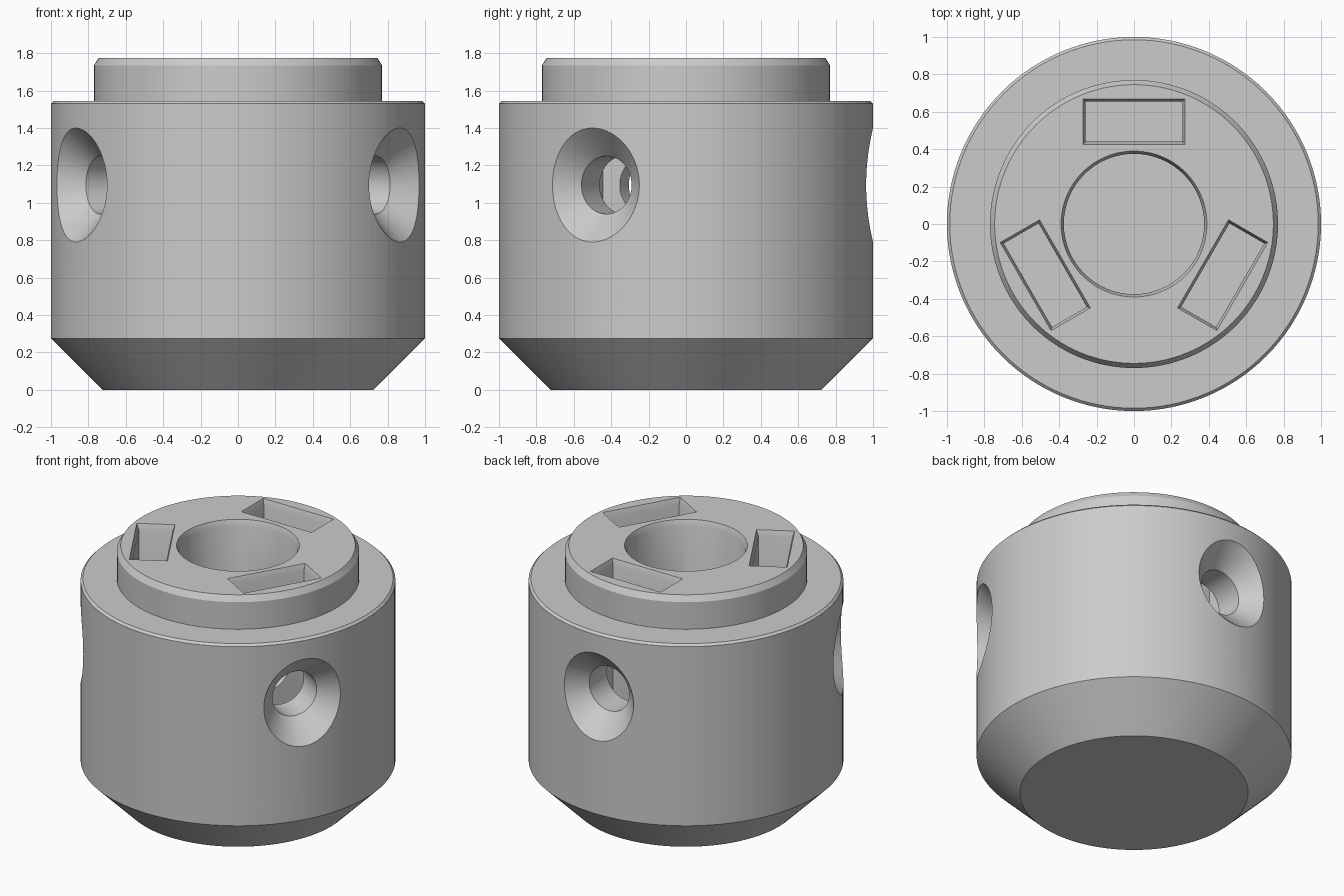
import bpy, bmesh
from math import sin, cos, pi, radians
from mathutils import Matrix, Vector

cube = bpy.data.objects.get("Cube")
if cube:
    bpy.data.objects.remove(cube, do_unlink=True)

grey = bpy.data.materials.new("plain grey")
grey.use_nodes = True
colour = (0.6, 0.6, 0.6, 1)
grey.diffuse_color = colour
grey.node_tree.nodes["Principled BSDF"].inputs["Base Color"].default_value = colour


def circle(radius, z, sides=128):
    return [Vector((radius * cos(2 * pi * i / sides), radius * sin(2 * pi * i / sides), z))
            for i in range(sides)]


def rectangle(half_x, y0, y1, z):
    return [Vector((x, y, z)) for x, y in
            ((-half_x, y0), (half_x, y0), (half_x, y1), (-half_x, y1))]


def loft(name, rings, matrix=Matrix()):
    """Skin a stack of rings and cap both ends."""
    bm = bmesh.new()
    loops = [[bm.verts.new(matrix @ p) for p in ring] for ring in rings]
    for a, b in zip(loops, loops[1:]):
        for i in range(len(a)):
            j = (i + 1) % len(a)
            bm.faces.new((a[i], a[j], b[j], b[i]))
    bm.faces.new(loops[0])
    bm.faces.new(loops[-1])
    bmesh.ops.recalc_face_normals(bm, faces=bm.faces)
    mesh = bpy.data.meshes.new(name)
    bm.to_mesh(mesh)
    bm.free()
    mesh.materials.append(grey)
    obj = bpy.data.objects.new(name, mesh)
    bpy.context.collection.objects.link(obj)
    return obj


# Turned body: tapered foot, wall, raised boss and blind centre bore
body_profile = [(0.725, 0), (1, 0.275), (1, 1.53), (0.985, 1.545), (0.77, 1.545),
                (0.77, 1.735), (0.745, 1.775), (0.39, 1.775), (0.375, 1.735), (0.375, 0.4)]
body = loft("collar_body", [circle(r, z) for r, z in body_profile])
bpy.context.view_layer.objects.active = body
body.select_set(True)


def cut(cutter):
    cutter.hide_render = True
    mod = body.modifiers.new(cutter.name, "BOOLEAN")
    mod.operation = "DIFFERENCE"
    mod.solver = "EXACT"
    mod.object = cutter
    bpy.ops.object.modifier_apply(modifier=mod.name)
    bpy.data.objects.remove(cutter, do_unlink=True)


# Three nut slots, each crossed by a countersunk radial screw hole
for angle in (0, 120, 240):
    turn = Matrix.Rotation(radians(angle), 4, "Z")
    slot = [rectangle(0.258, 0.44, 0.655, 0.8), rectangle(0.258, 0.44, 0.655, 1.735),
            rectangle(0.272, 0.426, 0.669, 1.775), rectangle(0.272, 0.426, 0.669, 1.9)]
    cut(loft("slot_cutter", slot, turn))
    outward = turn @ Matrix.Translation((0, 0, 1.095)) @ Matrix.Rotation(-pi / 2, 4, "X")
    hole = [circle(r, d, 64) for r, d in ((0.155, 0.3), (0.155, 0.85), (0.355, 1.05))]
    cut(loft("screw_hole_cutter", hole, outward))

bpy.ops.object.shade_smooth_by_angle(angle=radians(25))
